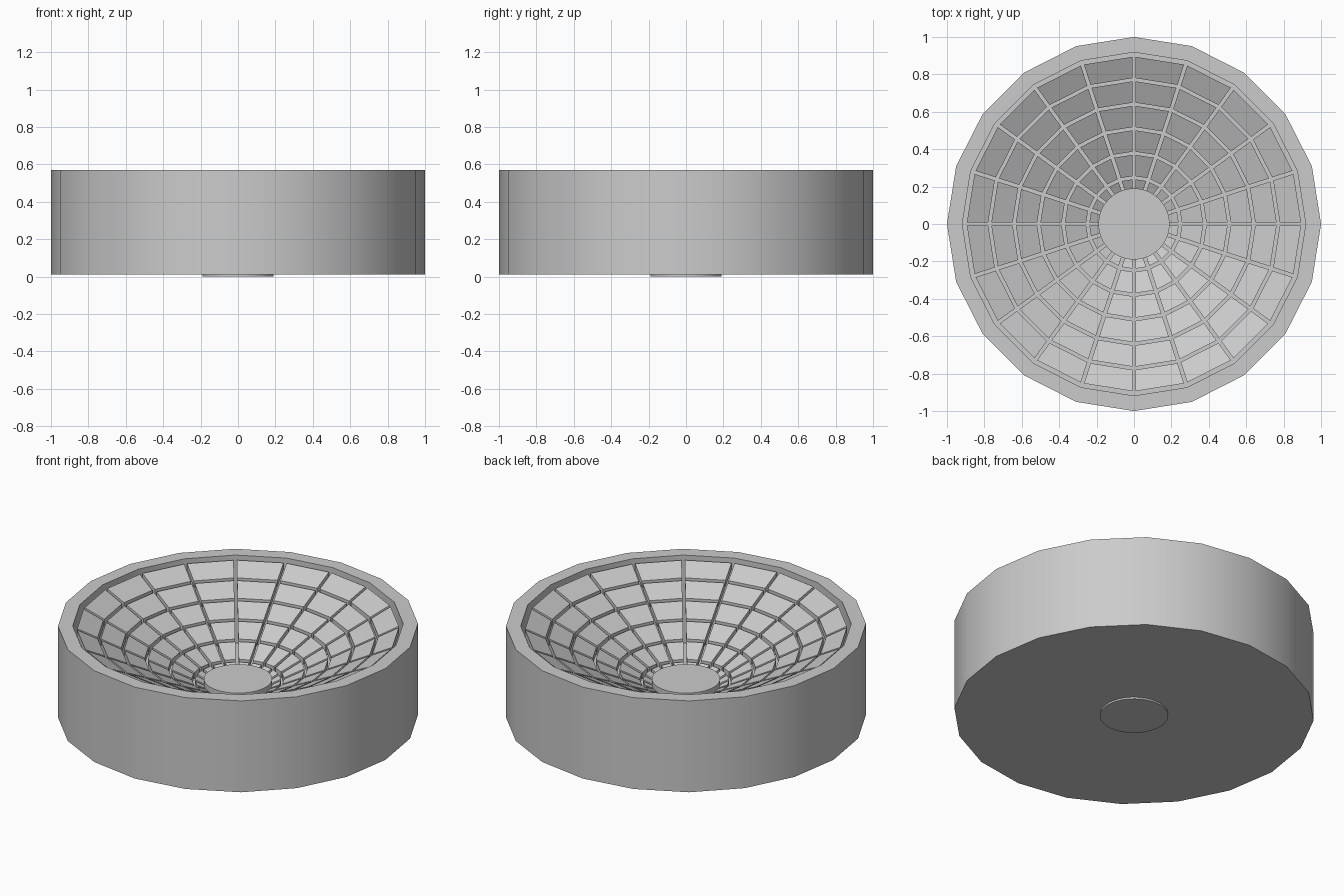
import bpy, bmesh
from math import radians, sin, cos, tau
from mathutils import Vector

if "Cube" in bpy.data.objects:
    bpy.data.objects.remove(bpy.data.objects["Cube"])

SIDES = 20


def make_object(name, bm, smooth=False):
    bmesh.ops.recalc_face_normals(bm, faces=bm.faces)
    mesh = bpy.data.meshes.new(name)
    bm.to_mesh(mesh)
    bm.free()
    obj = bpy.data.objects.new(name, mesh)
    bpy.context.collection.objects.link(obj)
    if smooth:
        bpy.ops.object.select_all(action='DESELECT')
        obj.select_set(True)
        bpy.context.view_layer.objects.active = obj
        bpy.ops.object.shade_smooth_by_angle(angle=radians(30))
    return obj


def lathe(name, profile, sides):
    """Revolve (radius, z) points, capping the first and last ring."""
    bm = bmesh.new()
    rings = [[bm.verts.new((r * cos(tau * i / sides), r * sin(tau * i / sides), z))
              for i in range(sides)] for r, z in profile]
    for a, b in zip(rings, rings[1:]):
        for i in range(sides):
            j = (i + 1) % sides
            bm.faces.new((a[i], a[j], b[j], b[i]))
    bm.faces.new(rings[0])
    bm.faces.new(rings[-1])
    return make_object(name, bm, smooth=True)


# Outer cup: straight wall, flat rim, flat floor seen through the panel gaps
lathe("outer_cup", [(1.0, 0.01), (1.0, 0.57), (0.918, 0.57), (0.918, 0.03)], SIDES)

# Round hub in the middle, poking slightly through the bottom
lathe("centre_hub", [(0.19, 0.0), (0.19, 0.24)], 48)

# Conical dish made of separate thick panels in six rings
ROWS, OUTER, PITCH, LENGTH = 6, 0.895, 0.131, 0.114
GAP, THICK, SLOPE = 0.009, 0.04, 0.487


def dish_z(r):
    return 0.55 + (r - OUTER) * SLOPE


def chord(r, i):
    """Two panel corners at radius r in sector i, pulled in by the gap."""
    z = dish_z(r)
    a, b = [Vector((r * cos(tau * k / SIDES), r * sin(tau * k / SIDES), z))
            for k in (i, i + 1)]
    step = (b - a).normalized() * GAP
    return a + step, b - step


bm = bmesh.new()
for row in range(ROWS):
    r_out = OUTER - row * PITCH
    for i in range(SIDES):
        a, b = chord(r_out, i)
        d, c = chord(r_out - LENGTH, i)
        top = [bm.verts.new(p) for p in (a, b, c, d)]
        low = [bm.verts.new(p - Vector((0, 0, THICK))) for p in (a, b, c, d)]
        bm.faces.new(top)
        bm.faces.new(low[::-1])
        for k in range(4):
            n = (k + 1) % 4
            bm.faces.new((top[k], low[k], low[n], top[n]))
make_object("dish_panels", bm)
